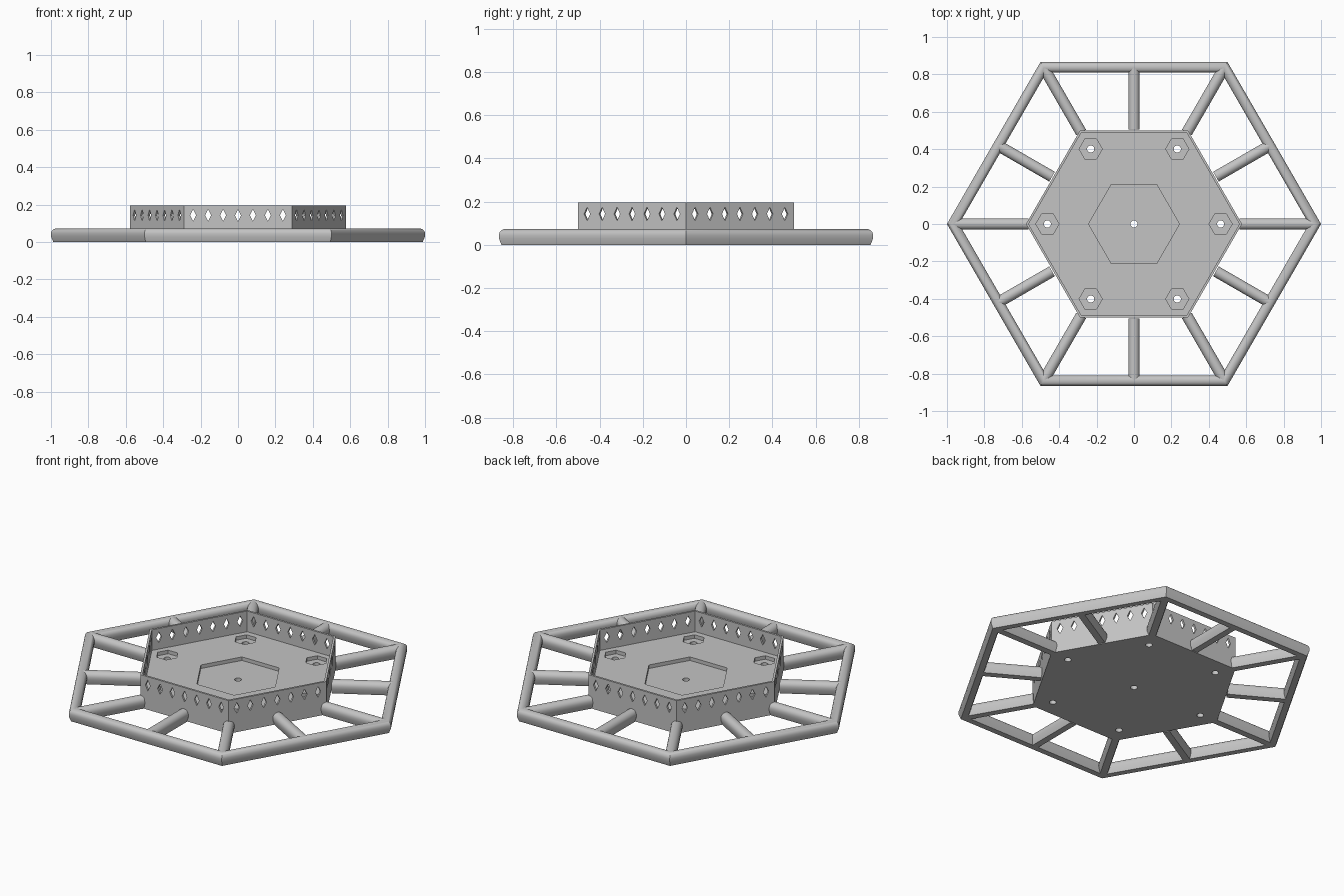
import bpy, bmesh, math
from mathutils import Matrix, Vector

cube = bpy.data.objects.get("Cube")
if cube:
    bpy.data.objects.remove(cube, do_unlink=True)

grey = bpy.data.materials.new("plain grey")
grey.use_nodes = True
grey.diffuse_color = (0.55, 0.55, 0.55, 1)
grey.node_tree.nodes["Principled BSDF"].inputs["Base Color"].default_value = grey.diffuse_color

APOTHEM = math.cos(math.pi / 6)
FLOOR, TOP = 0.073, 0.195


def finish(name, bm, smooth=False):
    bmesh.ops.recalc_face_normals(bm, faces=bm.faces)
    mesh = bpy.data.meshes.new(name)
    bm.to_mesh(mesh)
    bm.free()
    mesh.materials.append(grey)
    obj = bpy.data.objects.new(name, mesh)
    bpy.context.collection.objects.link(obj)
    if smooth:
        bpy.ops.object.select_all(action='DESELECT')
        obj.select_set(True)
        bpy.context.view_layer.objects.active = obj
        bpy.ops.object.shade_smooth_by_angle(angle=math.radians(30))
    return obj


def loft(bm, rings, closed=False):
    """Skin a list of point rings, capping the ends unless closed."""
    loops = [[bm.verts.new(p) for p in ring] for ring in rings]
    n = len(loops[0])
    for i in range(len(loops) - (not closed)):
        a, b = loops[i], loops[(i + 1) % len(loops)]
        for j in range(n):
            k = (j + 1) % n
            bm.faces.new((a[j], a[k], b[k], b[j]))
    if not closed:
        bm.faces.new(loops[0])
        bm.faces.new(loops[-1])


def prism(bm, sides, radius, z0, z1, center=(0, 0)):
    angles = [2 * math.pi * i / sides for i in range(sides)]
    loft(bm, [[Vector((center[0] + radius * math.cos(a),
                       center[1] + radius * math.sin(a), z)) for a in angles]
              for z in (z0, z1)])


def tube_profile(half, foot):
    """Round top on tapered legs with a flat base."""
    arc = [(half * math.cos(math.pi * i / 16), FLOOR - half + half * math.sin(math.pi * i / 16))
           for i in range(17)]
    return [(foot, 0)] + [(half, 0.03)] + arc + [(-half, 0.03), (-foot, 0)]


# Outer hexagonal rim
bm = bmesh.new()
rings = []
for i in range(6):
    a = i * math.pi / 3
    rings.append([((0.838 + d) / APOTHEM * math.cos(a), (0.838 + d) / APOTHEM * math.sin(a), z)
                  for d, z in tube_profile(0.028, 0.017)])
loft(bm, rings, closed=True)
finish("outer_rim", bm, True)

# Spokes to the corners and to the middle of each side
bm = bmesh.new()
for i in range(12):
    inner, outer = (0.506, 0.838) if i % 2 else (0.565, 0.96)
    rot = Matrix.Rotation(i * math.pi / 6, 3, 'Z')
    loft(bm, [[rot @ Vector((r, d, z)) for d, z in tube_profile(0.03, 0.019)]
              for r in (inner, outer)])
finish("spokes", bm, True)

# Central tray
bm = bmesh.new()
prism(bm, 6, 0.5 / APOTHEM, 0, TOP)
tray = finish("tray", bm)

seats = [(0.463 * math.cos(i * math.pi / 3), 0.463 * math.sin(i * math.pi / 3)) for i in range(6)]
cutters = []

bm = bmesh.new()
prism(bm, 6, 0.488 / APOTHEM, FLOOR, 0.3)
cutters.append(finish("cavity_cutter", bm))

# Shallow centre recess and six hexagonal pockets
bm = bmesh.new()
prism(bm, 6, 0.243, 0.052, 0.1)
for seat in seats:
    prism(bm, 6, 0.062, 0.052, 0.1, seat)
cutters.append(finish("recess_cutter", bm))

# Screw holes through the floor
bm = bmesh.new()
for seat in seats + [(0, 0)]:
    prism(bm, 24, 0.019, -0.1, 0.15, seat)
cutters.append(finish("hole_cutter", bm))

# Seven diamond windows in each wall
bm = bmesh.new()
for side in range(6):
    rot = Matrix.Rotation(math.pi / 6 + side * math.pi / 3, 3, 'Z')
    for k in range(-3, 4):
        diamond = [(0.016, 0), (0, 0.032), (-0.016, 0), (0, -0.032)]
        loft(bm, [[rot @ Vector((r, 0.08 * k + u, 0.143 + v)) for u, v in diamond]
                  for r in (0.46, 0.54)])
cutters.append(finish("diamond_cutter", bm))

for cutter in cutters:
    cutter.hide_render = True
    mod = tray.modifiers.new(cutter.name, 'BOOLEAN')
    mod.operation = 'DIFFERENCE'
    mod.solver = 'EXACT'
    mod.object = cutter

# Bake the cuts and discard the cutters
bpy.context.view_layer.update()
baked = bpy.data.meshes.new_from_object(tray.evaluated_get(bpy.context.evaluated_depsgraph_get()))
tray.modifiers.clear()
tray.data = baked
for cutter in cutters:
    bpy.data.objects.remove(cutter, do_unlink=True)
